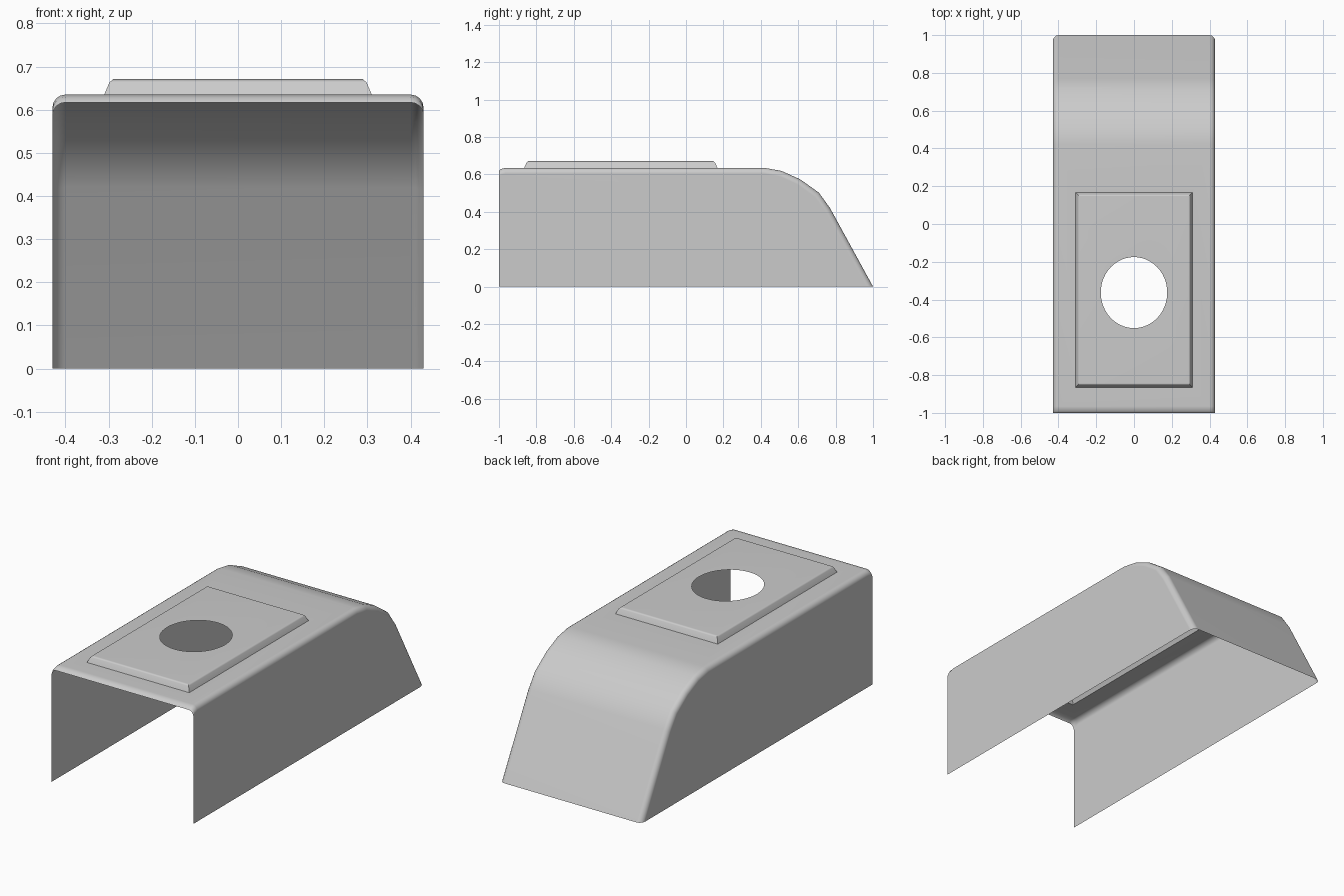
import bpy, bmesh, math

if "Cube" in bpy.data.objects:
    bpy.data.objects.remove(bpy.data.objects["Cube"])

HALF_W, R, SEG = 0.43, 0.03, 4
# side profile of the roof (y, z): rolled front lip, flat top, curved and sloping back
PROFILE = [(-1, 0.617), (-0.991, 0.629), (-0.965, 0.635), (0.42, 0.635), (0.51, 0.619),
           (0.61, 0.574), (0.71, 0.503), (0.77, 0.42), (1, 0)]
FLAT = 2  # profile segment that carries the raised panel


def inset(i, d):
    """Profile point i moved inward by d."""
    y, z = PROFILE[i]
    if i < 3:
        return y, z - d
    normals = []
    for a, b in ((i - 1, i), (i, i + 1)):
        if b < len(PROFILE):
            dy, dz = PROFILE[b][0] - PROFILE[a][0], PROFILE[b][1] - PROFILE[a][1]
            n = math.hypot(dy, dz)
            normals.append((-dz / n, dy / n))
    if len(normals) == 1:
        return y - d / normals[0][0], z
    (ay, az), (by, bz) = normals
    k = d / (1 + ay * by + az * bz)
    return y - k * (ay + by), z - k * (az + bz)


bm = bmesh.new()

# roof and back wall, rounded over into both sides
angles = [math.pi / 2 * k / SEG for k in range(SEG + 1)]
section = [(-1, a) for a in reversed(angles)] + [(1, a) for a in angles]
rows = []
for i in range(len(PROFILE)):
    row = []
    for s, a in section:
        y, z = inset(i, R * (1 - math.cos(a)))
        row.append(bm.verts.new((s * (HALF_W - R + R * math.sin(a)), y, z)))
    rows.append(row)
for i in range(len(rows) - 1):
    for j in range(len(section) - 1):
        if (i, j) != (FLAT, SEG):
            bm.faces.new((rows[i][j], rows[i][j + 1], rows[i + 1][j + 1], rows[i + 1][j]))

# flat side walls; front and underside stay open
for col, x in ((0, -HALF_W), (-1, HALF_W)):
    bm.faces.new([bm.verts.new((x, -1, 0))] + [r[col] for r in rows])

# raised panel with a softened edge, growing out of the flat roof
a, b = rows[FLAT], rows[FLAT + 1]
ring = [a[SEG], a[SEG + 1], b[SEG + 1], b[SEG]]
for d, z in ((0, 0.635), (0.012, 0.663), (0.021, 0.671)):
    x, y0, y1 = 0.31 - d, -0.865 + d, 0.168 - d
    new = [bm.verts.new((px, py, z)) for px, py in ((-x, y0), (x, y0), (x, y1), (-x, y1))]
    for k in range(4):
        n = (k + 1) % 4
        bm.faces.new((ring[k], ring[n], new[n], new[k]))
    ring = new

# panel top around the round opening
N = 48
hole = []
for k in range(N):
    t = math.radians(225) + 2 * math.pi * k / N
    hole.append(bm.verts.new((0.176 * math.cos(t), -0.363 + 0.188 * math.sin(t), 0.671)))
Q = N // 4
for k in range(4):
    arc = [hole[(k * Q + m) % N] for m in range(Q, -1, -1)]
    bm.faces.new([ring[k], ring[(k + 1) % 4]] + arc)

bmesh.ops.recalc_face_normals(bm, faces=bm.faces)
bm.normal_update()
if sum(f.normal.z * f.calc_area() for f in bm.faces) < 0:
    bmesh.ops.reverse_faces(bm, faces=bm.faces)
mesh = bpy.data.meshes.new("cover_shell")
bm.to_mesh(mesh)
bm.free()
shell = bpy.data.objects.new("cover_shell", mesh)
bpy.context.collection.objects.link(shell)

# smooth shading with crisp panel edges
bpy.context.view_layer.objects.active = shell
shell.select_set(True)
bpy.ops.object.shade_smooth_by_angle(angle=math.radians(50))
weighted = shell.modifiers.new("even_shading", 'WEIGHTED_NORMAL')
weighted.keep_sharp = True
